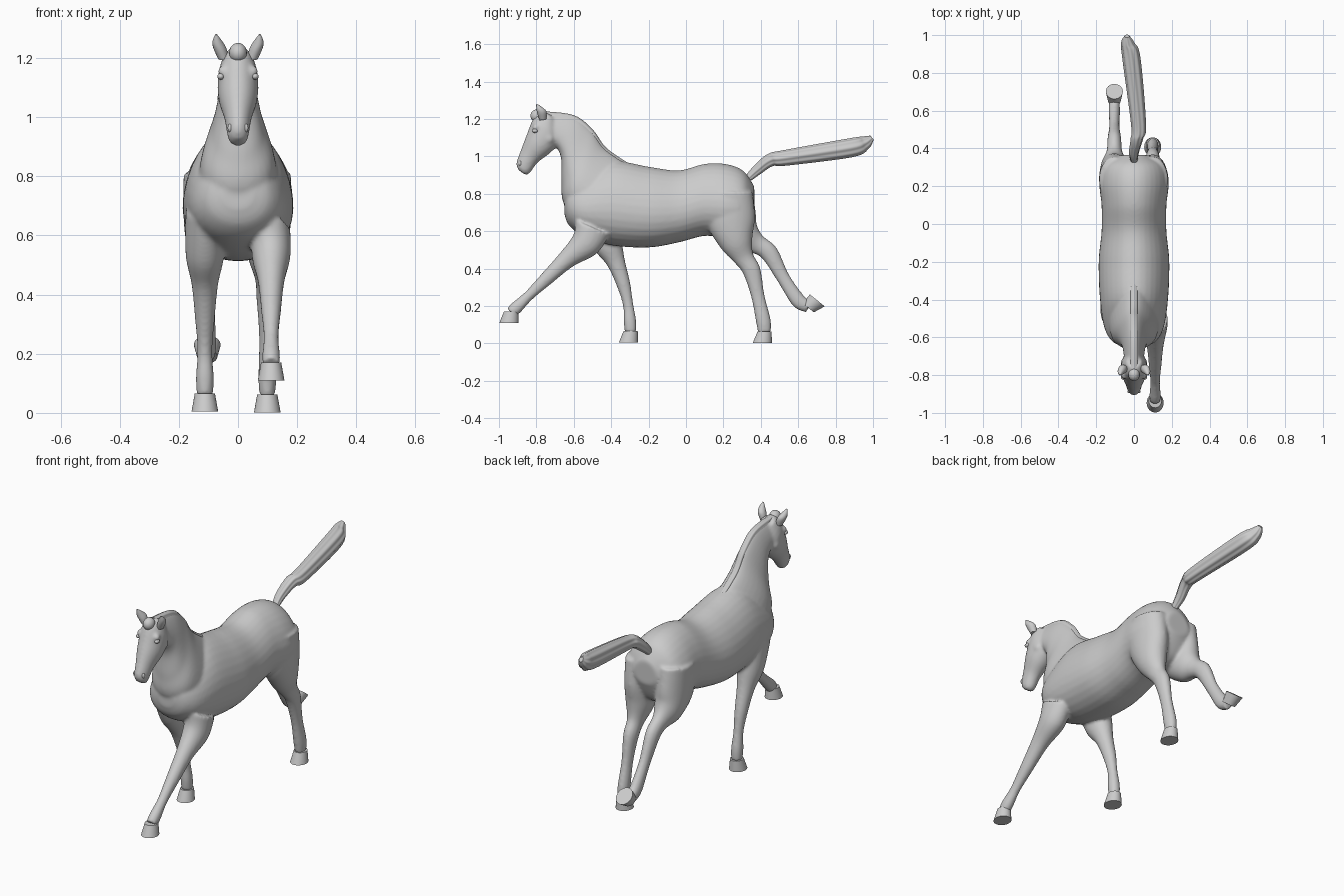
import bpy, bmesh, math
from mathutils import Vector, Matrix

if "Cube" in bpy.data.objects:
    bpy.data.objects.remove(bpy.data.objects["Cube"])


def spline(rows, steps):
    """Catmull-Rom interpolation through the sections."""
    if steps == 1:
        return rows
    out = []
    for i in range(len(rows) - 1):
        q = [rows[max(0, min(len(rows) - 1, i + j))] for j in (-1, 0, 1, 2)]
        for s in range(steps):
            t = s / steps
            out.append([b + t / 2 * (c - a + t * (2*a - 5*b + 4*c - d + t * (3*(b - c) + d - a)))
                        for a, b, c, d in zip(*q)])
    return out + [rows[-1]]


def loft(bm, rows, taper=0, ridge=0, n=32, steps=6):
    """Skin elliptical rings; row = profile point, opposite profile point (y, z), half width, x."""
    rings = []
    for y1, z1, y2, z2, w, x in spline(rows, steps):
        c = Vector((x, (y1 + y2) / 2, (z1 + z2) / 2))
        d = Vector((0, (y1 - y2) / 2, (z1 - z2) / 2))
        ring = []
        for i in range(n):
            t = 2 * math.pi * i / n
            r = 1 + ridge * (math.cos(8 * t) - 1)
            across = Vector((w * math.sin(t) * (1 - taper * math.cos(t)), 0, 0))
            ring.append(bm.verts.new(c + (d * math.cos(t) + across) * r))
        rings.append(ring)
    for a, b in zip(rings, rings[1:]):
        for i in range(n):
            j = (i + 1) % n
            bm.faces.new((a[i], a[j], b[j], b[i]))
    bm.faces.new(rings[0])
    bm.faces.new(rings[-1][::-1])


def tube(path, depths, widths, xs):
    """Sections square to a side-view path (y, z)."""
    rows = []
    for i, (y, z) in enumerate(path):
        a, b = path[max(0, i - 1)], path[min(len(path) - 1, i + 1)]
        t = Vector((b[0] - a[0], b[1] - a[1])).normalized() * depths[i]
        rows.append((y + t.y, z - t.x, y - t.y, z + t.x, widths[i], xs[i]))
    return rows


def ball(bm, pos, size):
    m = Matrix.Translation(pos) @ Matrix.Diagonal((*size, 1))
    bmesh.ops.create_icosphere(bm, subdivisions=3, radius=1, matrix=m)


def make(name, bm, angle=50):
    bmesh.ops.recalc_face_normals(bm, faces=bm.faces)
    me = bpy.data.meshes.new(name)
    bm.to_mesh(me)
    bm.free()
    ob = bpy.data.objects.new(name, me)
    bpy.context.collection.objects.link(ob)
    bpy.ops.object.select_all(action='DESELECT')
    ob.select_set(True)
    bpy.context.view_layer.objects.active = ob
    bpy.ops.object.shade_smooth_by_angle(angle=math.radians(angle))
    return ob


# Trunk: y, top, bottom, half width
torso = [(-.65, .80, .69, .05), (-.625, .86, .63, .11), (-.55, .90, .575, .155),
         (-.40, .975, .525, .178), (-.2, .945, .513, .185), (-.04, .925, .54, .17),
         (.1, .96, .575, .17), (.22, .958, .565, .182), (.31, .92, .60, .16), (.365, .84, .71, .07)]
# Neck and head: crest point, throat point, half width
neck = [(-.76, 1.235, -.70, 1.07, .048), (-.60, 1.213, -.668, .99, .06),
        (-.50, 1.135, -.666, .86, .082), (-.43, 1.04, -.65, .74, .118), (-.30, .95, -.53, .62, .135)]
head = [(-.76, 1.24, -.70, 1.20, .04), (-.81, 1.215, -.68, 1.08, .066),
        (-.852, 1.115, -.725, 1.02, .066), (-.882, 1.035, -.795, .965, .046),
        (-.907, .965, -.835, .91, .035), (-.897, .928, -.86, .902, .022)]

# Leg thickness from shoulder or hip to pastern, shared by each pair
front = [.1, .08, .05, .037, .028, .034, .031]
hind = [.12, .13, .09, .055, .048, .036, .04, .034]
# Legs: thickness, width ratio, widest, x, hoof pitch, joints
legs = {
    "front_right": (front, .9, .065, .112, 0, [(-.50, .62), (-.54, .53), (-.64, .447), (-.75, .342),
                                               (-.84, .256), (-.906, .192), (-.935, .165)]),
    "front_left": (front, .9, .065, -.112, 0, [(-.465, .68), (-.42, .535), (-.375, .435), (-.334, .315),
                                               (-.31, .21), (-.30, .12), (-.296, .06)]),
    "hind_right": (hind, .76, .08, .099, 0, [(.235, .81), (.24, .66), (.27, .54), (.31, .455),
                                             (.352, .386), (.385, .25), (.414, .118), (.42, .057)]),
    "hind_left": (hind, .76, .08, -.104, 141, [(.235, .81), (.25, .66), (.315, .57), (.38, .53),
                                               (.447, .481), (.52, .35), (.602, .227), (.658, .195)])}

# Body fused into one smooth skin
bm = bmesh.new()
loft(bm, [(y, top, y, low, w, 0) for y, top, low, w in torso], taper=.16)
loft(bm, [(*r, 0) for r in neck], taper=.35)
loft(bm, [(*r, 0) for r in head], taper=.05)
for depths, ratio, widest, x, pitch, path in legs.values():
    widths = [min(widest, d * ratio) for d in depths]
    loft(bm, tube(path, depths, widths, [x] * len(path)))
for s in (-1, 1):  # cheeks and brows
    ball(bm, (s * .036, -.735, 1.095), (.035, .035, .035))
    ball(bm, (s * .05, -.803, 1.155), (.019, .019, .019))
body = make("body", bm)
skin = body.modifiers.new("skin", 'REMESH')
skin.mode = 'VOXEL'
skin.voxel_size = .008
skin.use_smooth_shade = True
soften = body.modifiers.new("soften", 'SMOOTH')
soften.iterations = 8

# Hooves: coronet flaring to a flat sole, turned with the foot
for name, (depths, ratio, widest, x, pitch, path) in legs.items():
    turn = Matrix.Rotation(math.radians(pitch), 2)
    rows = []
    for shift, half, w in (((0, .006), .038, .034), ((-.012, -.055), .051, .045)):
        c = Vector(path[-1]) + turn @ Vector(shift)
        h = turn @ Vector((-half, 0))
        rows.append((*(c + h), *(c - h), w, x))
    bm = bmesh.new()
    loft(bm, rows, steps=1)
    make(name + "_hoof", bm, 35)

# Tail with strand grooves: y, z, x, thickness
tail = [(.335, .885, 0, .02), (.38, .927, 0, .028), (.45, .98, .015, .035), (.53, .992, .024, .042),
        (.88, 1.046, -.014, .051), (.96, 1.073, -.033, .037), (.995, 1.1, -.038, .014)]
bm = bmesh.new()
loft(bm, tube([r[:2] for r in tail], [r[3] for r in tail], [r[3] * .95 for r in tail],
              [r[2] for r in tail]), ridge=.05, n=64)
make("tail", bm)

# Mane strip following the neck crest
rows = []
for y1, z1, y2, z2, w in neck:
    crest = Vector((y1, z1))
    out = (crest - Vector((y2, z2))).normalized()
    rows.append((*(crest + out * .007), *(crest - out * .05), .022, 0))
bm = bmesh.new()
loft(bm, rows, ridge=.04, n=48)
make("mane", bm)

# Forelock
bm = bmesh.new()
ball(bm, (0, -.797, 1.217), (.03, .035, .034))
make("forelock", bm)

# Ears, eyes and nostrils, mirrored
ear = [(-.765, 1.195), (-.77, 1.232), (-.785, 1.256), (-.799, 1.279)]
for s, label in ((-1, "left"), (1, "right")):
    bm = bmesh.new()
    loft(bm, tube(ear, [.018, .025, .016, .003], [.018, .022, .016, .003],
                  [s * v for v in (.048, .061, .07, .074)]), n=20)
    make(label + "_ear", bm)
    bm = bmesh.new()
    ball(bm, (s * .058, -.808, 1.137), (.012, .016, .011))
    make(label + "_eye", bm)
    bm = bmesh.new()
    ball(bm, (s * .027, -.887, .963), (.008, .009, .014))
    make(label + "_nostril", bm)
